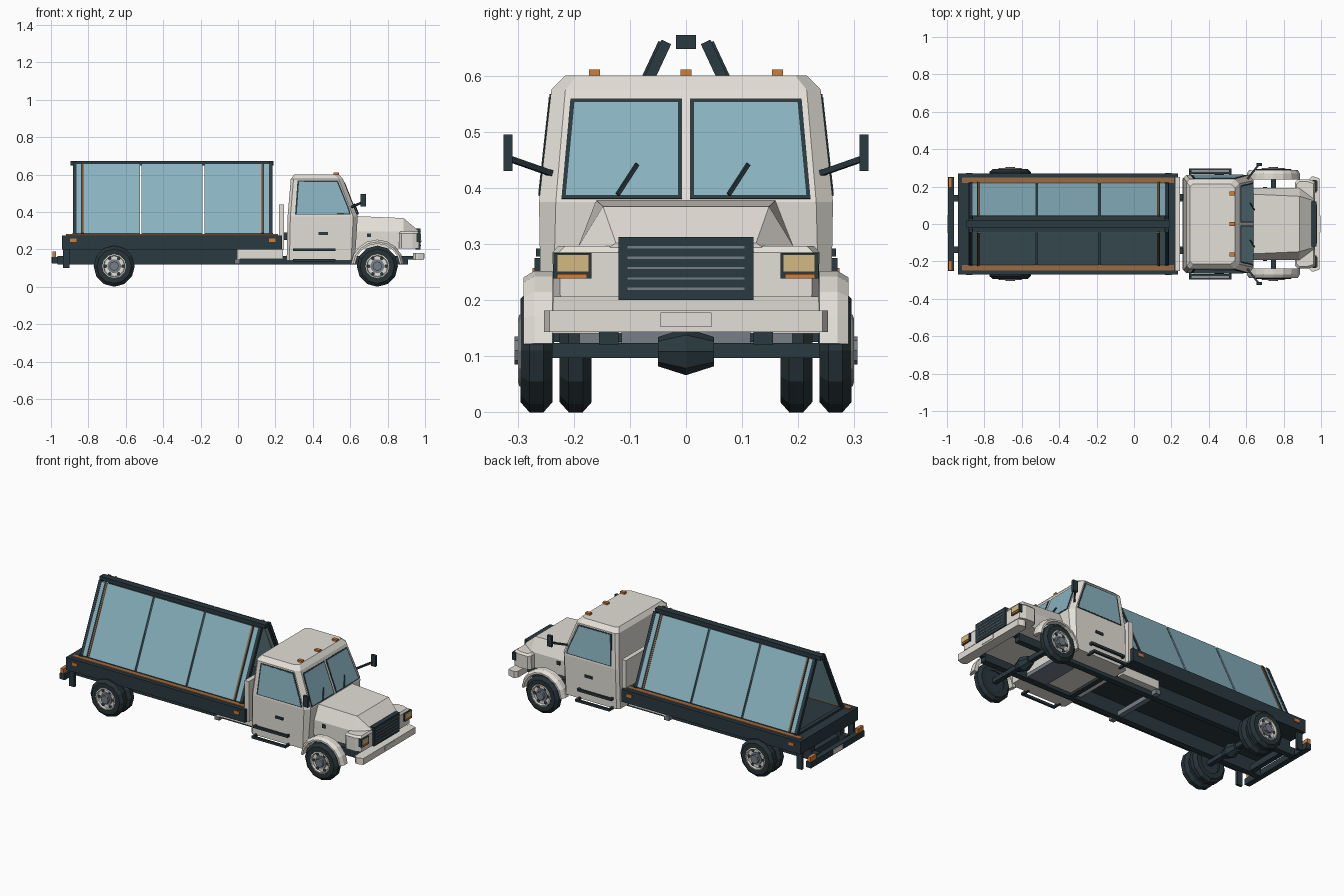
import bpy, bmesh, math
from mathutils import Vector, Matrix

if "Cube" in bpy.data.objects:
    bpy.data.objects.remove(bpy.data.objects["Cube"])


def material(name, r, g, b):
    m = bpy.data.materials.new(name)
    m.use_nodes = True
    m.diffuse_color = (r, g, b, 1)
    m.node_tree.nodes["Principled BSDF"].inputs["Base Color"].default_value = (r, g, b, 1)
    return m


WHITE = material("cream paint", .77, .74, .68)
DARK = material("dark slate", .023, .041, .051)
TYRE = material("tyre rubber", .020, .033, .039)
GLASS = material("blue glass", .25, .45, .53)
WOOD = material("timber", .32, .145, .055)
AMBER = material("amber lamp", .64, .205, .038)
LAMP = material("headlamp yellow", .65, .49, .22)
STEEL = material("steel", .18, .21, .25)


def finish(name, bm, mat):
    bmesh.ops.recalc_face_normals(bm, faces=bm.faces)
    me = bpy.data.meshes.new(name)
    bm.to_mesh(me)
    bm.free()
    me.materials.append(mat)
    ob = bpy.data.objects.new(name, me)
    bpy.context.scene.collection.objects.link(ob)
    return ob


def loft(name, rings, mat, closed=False):
    """Skin between matching rings, capped unless closed into a loop."""
    bm = bmesh.new()
    vs = [[bm.verts.new(p) for p in r] for r in rings]
    pairs = list(zip(vs, vs[1:])) + ([(vs[-1], vs[0])] if closed else [])
    n = len(vs[0])
    for a, b in pairs:
        for i in range(n):
            j = (i + 1) % n
            bm.faces.new((a[i], a[j], b[j], b[i]))
    if not closed:
        bm.faces.new(vs[0])
        bm.faces.new(vs[-1])
    return finish(name, bm, mat)


def box(name, x, y, z, mat):
    ring = lambda h: [(x[0], y[0], h), (x[1], y[0], h), (x[1], y[1], h), (x[0], y[1], h)]
    return loft(name, [ring(z[0]), ring(z[1])], mat)


def pair(name, x, y, z, mat):
    for side, s in (("left", 1), ("right", -1)):
        box(f"{side}_{name}", x, (s * y[0], s * y[1]), z, mat)


def bar(name, a, b, w, mat, sides=4):
    """Straight bar between two points."""
    a, b = Vector(a), Vector(b)
    bm = bmesh.new()
    r = w / math.sqrt(2) if sides == 4 else w / 2
    bmesh.ops.create_cone(bm, cap_ends=True, segments=sides, radius1=r, radius2=r, depth=(b - a).length)
    rot = (b - a).to_track_quat("Z", "Y").to_matrix().to_4x4()
    bm.transform(Matrix.Translation((a + b) / 2) @ rot @ Matrix.Rotation(math.pi / 4, 4, "Z"))
    return finish(name, bm, mat)


def plate(name, pts, out, t, mat, inset=0):
    """Thin polygon plate raised by t toward direction out."""
    pts = [Vector(p) for p in pts]
    n = (pts[1] - pts[0]).cross(pts[2] - pts[0]).normalized()
    if n.dot(Vector(out)) < 0:
        n = -n
    mid = sum(pts, Vector()) / len(pts)
    if inset:
        pts = [p + (mid - p).normalized() * inset for p in pts]
    return loft(name, [[p - n * .002 for p in pts], [p + n * t for p in pts]], mat)


def window(name, pts, out):
    plate(name + "_frame", pts, out, .002, DARK)
    plate(name + "_glass", pts, out, .003, GLASS, .010)


def lathe(name, profile, centre, mat, start=0, end=360, steps=12):
    """Sweep (radius, y) points round a crosswise axle."""
    cx, cy, cz = centre
    full = end - start == 360
    rings = []
    for i in range(steps if full else steps + 1):
        a = math.radians(start + (end - start) * i / steps)
        rings.append([(cx + r * math.cos(a), cy + y, cz + r * math.sin(a)) for r, y in profile])
    return loft(name, rings, mat, full)


def chamfered(x0, x1, w, cx, cy, z):
    """Plan outline with cut front corners and slightly cut rear ones."""
    half = [(x0, w - .015), (x0 + .015, w), (x1 - cx, w), (x1, w - cy)]
    return [(x, y, z) for x, y in half] + [(x, -y, z) for x, y in reversed(half)]


# cab
loft("cab", [chamfered(.26, .625, .258, .02, .02, .14),
             chamfered(.265, .64, .262, .024, .03, .375),
             chamfered(.282, .562, .24, .024, .025, .575),
             chamfered(.30, .54, .215, .024, .02, .60)], WHITE)
for i in (-1, 0, 1):
    box("roof_lamp", (.51, .54), (i * .163 - .01, i * .163 + .01), (.598, .611), AMBER)


def front_pt(y, z):
    return (.64 - (z - .375) * .39, y, z)


for side, s in (("left", 1), ("right", -1)):
    # cab glazing and doors
    window(side + "_windscreen", [front_pt(s * y, z) for y, z in
           ((.007, .38), (.222, .38), (.206, .558), (.007, .558))], (1, 0, 0))
    wy = .076 if s > 0 else -.122
    bar(side + "_wiper", Vector(front_pt(wy, .388)) + Vector((.008, 0, 0)),
        Vector(front_pt(wy + .035, .442)) + Vector((.008, 0, 0)), .006, DARK)
    side_pt = lambda x, z: (x, s * (.262 - (z - .375) * .11), z)
    window(side + "_door_window", [side_pt(x, z) for x, z in
           ((.305, .385), (.603, .385), (.594, .42), (.535, .567), (.318, .567))], (0, s, 0))
    box(side + "_door_handle", (.43, .48), (s * .25, s * .267), (.278, .292), DARK)
    # mirror
    bar(side + "_mirror_arm", (.605, s * .238, .425), (.665, s * .315, .452), .010, DARK)
    box(side + "_mirror", (.655, .685), (s * .309, s * .325), (.43, .495), DARK)
    # open entry steps
    for z, y in ((.19, .280), (.135, .297)):
        box(side + "_step", (.295, .52), (s * (y - .012), s * y), (z, z + .014), DARK)
        for x in (.295, .508):
            box(side + "_step_bracket", (x, x + .012), (s * .24, s * y), (z, z + .014), DARK)
    # front wing
    lathe(side + "_front_wing", [(.120, s * .238), (.142, s * .238), (.142, s * .270),
          (.130, s * .290), (.120, s * .290)], (.745, 0, .11), WHITE, 5, 175, 8)
    # headlamps
    box(side + "_lamp_surround", (.955, .976), (s * .168, s * .236), (.238, .284), DARK)
    box(side + "_headlamp", (.97, .979), (s * .173, s * .230), (.250, .281), LAMP)
    box(side + "_indicator", (.97, .980), (s * .176, s * .230), (.238, .246), AMBER)
    box(side + "_wing_lamp", (.69, .71), (s * .18, s * .198), (.265, .285), DARK)


# bonnet and nose
def bonnet_ring(x, top, w, side_w):
    half = [(side_w, .205), (side_w, .295), (w, top)]
    return [(x, y, z) for y, z in half] + [(x, -y, z) for y, z in reversed(half)]


loft("bonnet", [bonnet_ring(.62, .378, .160, .192), bonnet_ring(.885, .367, .148, .192),
                bonnet_ring(.962, .302, .125, .135)], WHITE)
loft("nose", [chamfered(.86, .968, .236, .035, .012, .205),
              chamfered(.86, .968, .238, .035, .012, .285),
              chamfered(.87, .96, .228, .035, .012, .296)], WHITE)
loft("front_bumper", [chamfered(.935, .993, .253, .03, .010, z) for z in (.143, .181)], WHITE)
box("front_number_plate", (.99, .996), (-.045, .045), (.152, .178), WHITE)
box("grille", (.95, .977), (-.12, .12), (.20, .312), DARK)
for i in range(5):
    z = .218 + i * .0185
    box("grille_slat", (.97, .979), (-.104, .104), (z, z + .004), STEEL)
box("gearbox", (.50, .63), (-.115, .115), (.122, .145), STEEL)

# chassis
pair("chassis_rail", (-.965, .91), (.12, .155), (.12, .165), DARK)
pair("bumper_bracket", (.90, .945), (.125, .15), (.145, .165), DARK)
pair("rail_spacer", (-.93, .23), (.12, .155), (.16, .205), DARK)
for x in (-.92, .3):
    box("cross_member", (x, x + .03), (-.13, .13), (.125, .16), DARK)
box("centre_cross_member", (-.02, .01), (-.19, .19), (.122, .148), STEEL)
pair("tool_box", (-.005, .24), (.14, .195), (.148, .198), WHITE)


# axles and wheels
def tyre(name, x, y0, y1):
    c = .016
    lathe(name, [(.062, y0), (.092, y0), (.110, y0 + c), (.110, y1 - c), (.092, y1), (.062, y1)],
          (x, 0, .11), TYRE)


for axle, x in (("front", .745), ("rear", -.662)):
    bar(axle + "_axle", (x, -.25, .11), (x, .25, .11), .027, DARK)
    loft(axle + "_differential", [[(x + r * math.cos(a * math.pi / 4), y, .108 + r * math.sin(a * math.pi / 4))
         for a in range(8)] for y, r in ((-.05, .026), (0, .042), (.05, .026))], DARK)
    for s in (-1, 1):
        tyre(axle + "_tyre", x, *sorted((s * .238, s * .295)))
        bar(axle + "_wheel_back", (x, s * .243, .11), (x, s * .262, .11), .13, DARK, 12)
        if axle == "rear":
            tyre("inner_rear_tyre", x, *sorted((s * .168, s * .225)))
            bar("inner_rear_rim", (x, s * .18, .11), (x, s * .21, .11), .13, DARK, 12)
        lathe(axle + "_rim", [(.050, s * .264), (.064, s * .264), (.064, s * .297), (.058, s * .299)],
              (x, 0, .11), WHITE)
        bar(axle + "_rim_disc", (x, s * .264, .11), (x, s * .286, .11), .118, WHITE, 12)
        for i in range(6):
            a = i * math.pi / 3
            px, pz = x + .047 * math.cos(a), .11 + .047 * math.sin(a)
            bar(axle + "_rim_hole", (px, s * .28, pz), (px, s * .288, pz), .020, DARK, 8)
        bar(axle + "_rim_centre", (x, s * .28, .11), (x, s * .291, .11), .074, STEEL, 12)
        bar(axle + "_hub", (x, s * .27, .11), (x, s * .306, .11), .05, STEEL, 8)

# load bed
box("bed", (-.94, .235), (-.27, .27), (.20, .275), DARK)
pair("timber_plank", (-.92, .215), (.218, .248), (.27, .281), WOOD)
for x in (-.88, .183):
    pair("bed_marker", (x - .017, x + .017), (.26, .274), (.24, .257), AMBER)
box("headboard", (.218, .246), (-.25, .25), (.20, .44), WHITE)
pair("cab_mount", (.24, .27), (.13, .16), (.25, .29), DARK)

# rear bar, lamps and flaps
box("rear_bar", (-.995, -.962), (-.25, .25), (.125, .16), DARK)
pair("tail_lamp", (-.992, -.972), (.195, .248), (.16, .188), AMBER)
box("rear_number_plate", (-1.0, -.99), (-.045, .045), (.13, .157), WHITE)
pair("mud_flap", (-.935, -.90), (.235, .25), (.10, .20), DARK)

# glass rack
box("rack_ridge", (-.895, .19), (-.018, .018), (.647, .672), DARK)
for x in (-.873, .175):
    box("rack_foot", (x - .012, x + .012), (-.225, .225), (.27, .287), DARK)
    for s in (-1, 1):
        bar("rack_leg", (x, s * .035, .66), (x, s * .212, .28), .019, DARK)
for s in (-1, 1):
    rack_pt = lambda x, z: (x, s * (.039 + (.662 - z) * .467), z)
    strip = lambda x0, x1: [rack_pt(x0, .283), rack_pt(x1, .283), rack_pt(x1, .658), rack_pt(x0, .658)]
    out = (0, s, .4)
    for x0, x1 in ((-.866, -.525), (-.515, -.19), (-.18, .168)):
        plate("glass_sheet", strip(x0, x1), out, .004, GLASS)
    for x, d in ((-.828, -1), (.126, 1)):
        plate("timber_batten", strip(x - .004, x + .004), out, .0075, WOOD)
        x += d * .008
        plate("batten_clamp", strip(x - .004, x + .004), out, .009, DARK)
